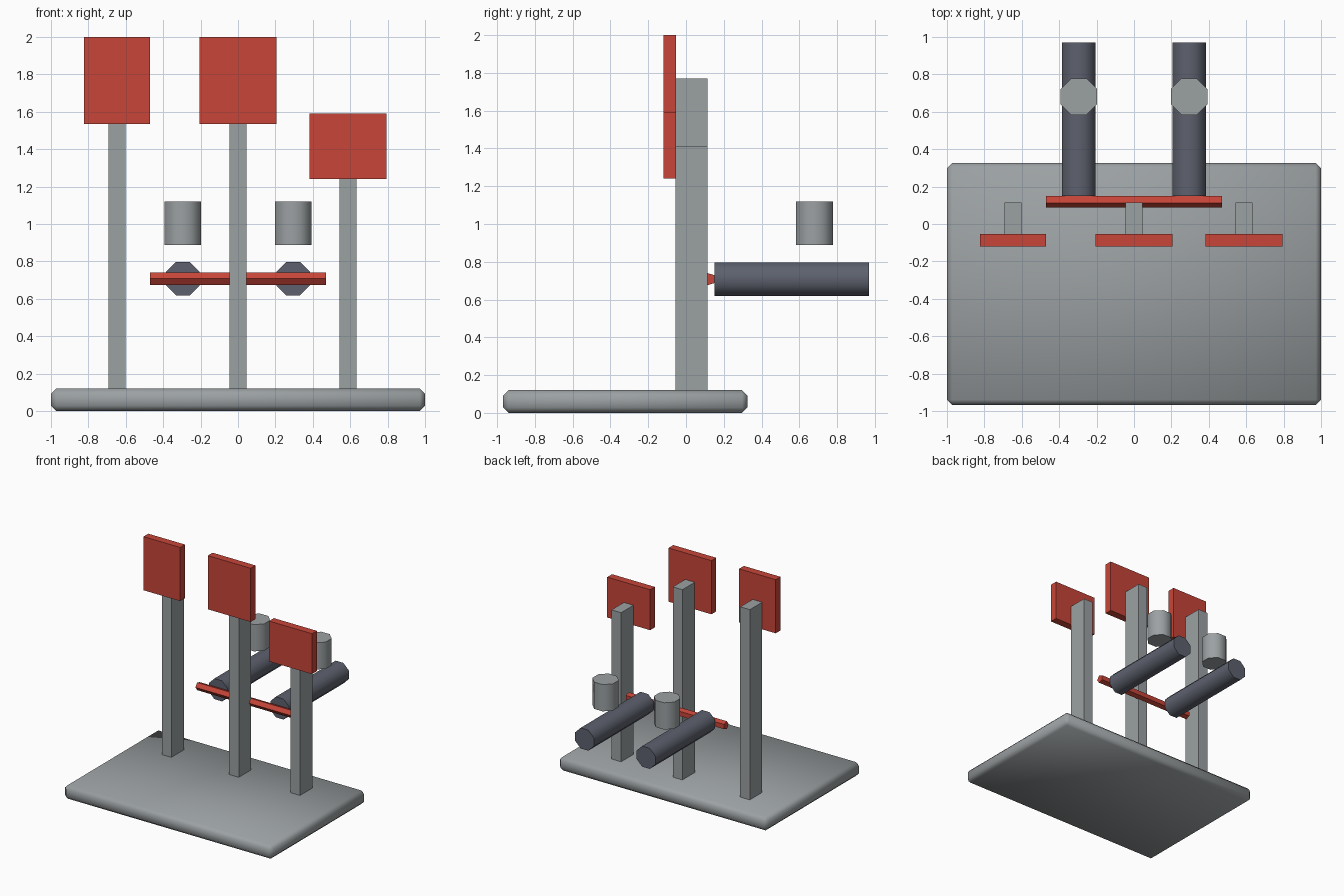
import bpy
import math

cube = bpy.data.objects.get("Cube")
if cube:
    bpy.data.objects.remove(cube, do_unlink=True)


def make_material(name, rgb):
    mat = bpy.data.materials.new(name)
    mat.use_nodes = True
    mat.diffuse_color = (*rgb, 1)
    mat.node_tree.nodes["Principled BSDF"].inputs["Base Color"].default_value = (*rgb, 1)
    return mat


GREY = make_material("steel grey", (0.33, 0.355, 0.365))
RED = make_material("signal red", (0.57, 0.06, 0.04))
DARK = make_material("dark slate", (0.11, 0.12, 0.155))


def finish(name, mat, smooth=False):
    obj = bpy.context.object
    obj.name = obj.data.name = name
    obj.data.materials.append(mat)
    if smooth:
        bpy.ops.object.shade_smooth_by_angle(angle=math.radians(60))
    return obj


def box(name, mat, x, y, z):
    """Box from (min, max) pairs on each axis."""
    spans = (x, y, z)
    bpy.ops.mesh.primitive_cube_add(size=1, location=[sum(s) / 2 for s in spans])
    bpy.context.object.scale = [s[1] - s[0] for s in spans]
    bpy.ops.object.transform_apply(location=False, rotation=False, scale=True)
    return finish(name, mat)


def prism(name, mat, sides, radius, length, centre, tilt, spin=0, smooth=True):
    """Regular prism, spun about its own axis and then tilted."""
    bpy.ops.mesh.primitive_cylinder_add(vertices=sides, radius=radius, depth=length)
    obj = bpy.context.object
    obj.rotation_euler = (0, 0, spin)
    bpy.ops.object.transform_apply(location=False, rotation=True, scale=False)
    obj.rotation_euler = tilt
    bpy.ops.object.transform_apply(location=False, rotation=True, scale=False)
    obj.location = centre
    return finish(name, mat, smooth)


# Base plate with softened edges
base = box("base_plate", GREY, (-1, 1), (-0.968, 0.325), (0, 0.12))
bevel = base.modifiers.new("edge_bevel", 'BEVEL')
bevel.width = 0.028
bevel.segments = 1
bpy.ops.object.modifier_apply(modifier="edge_bevel")
bpy.ops.object.shade_smooth_by_angle(angle=math.radians(60))

# Posts, each carrying a sign panel: name, x, post top, panel half width, panel z
SIGNS = [
    ("right", -0.647, 1.77, 0.176, (1.535, 2.0)),
    ("centre", 0.0, 1.77, 0.206, (1.535, 2.0)),
    ("left", 0.588, 1.413, 0.206, (1.24, 1.59)),
]
for side, x, top, half, span in SIGNS:
    box(side + "_post", GREY, (x - 0.046, x + 0.046), (-0.055, 0.115), (0.005, top))
    box(side + "_panel", RED, (x - half, x + half), (-0.12, -0.054), span)

# Five-sided crossbar behind the posts, one edge facing forward
prism("crossbar", RED, 5, 0.035, 0.94, (0, 0.122, 0.708),
      (0, math.pi / 2, 0), spin=math.pi, smooth=False)

# Octagonal tubes running back, with a drum above each
EIGHTH = math.pi / 8
for side, x in (("right", -0.295), ("left", 0.295)):
    prism(side + "_tube", DARK, 8, 0.0965, 0.82, (x, 0.56, 0.708),
          (math.pi / 2, 0, 0), spin=EIGHTH)
    prism(side + "_drum", GREY, 8, 0.106, 0.232, (x, 0.681, 1.004),
          (0, 0, 0), spin=EIGHTH)
